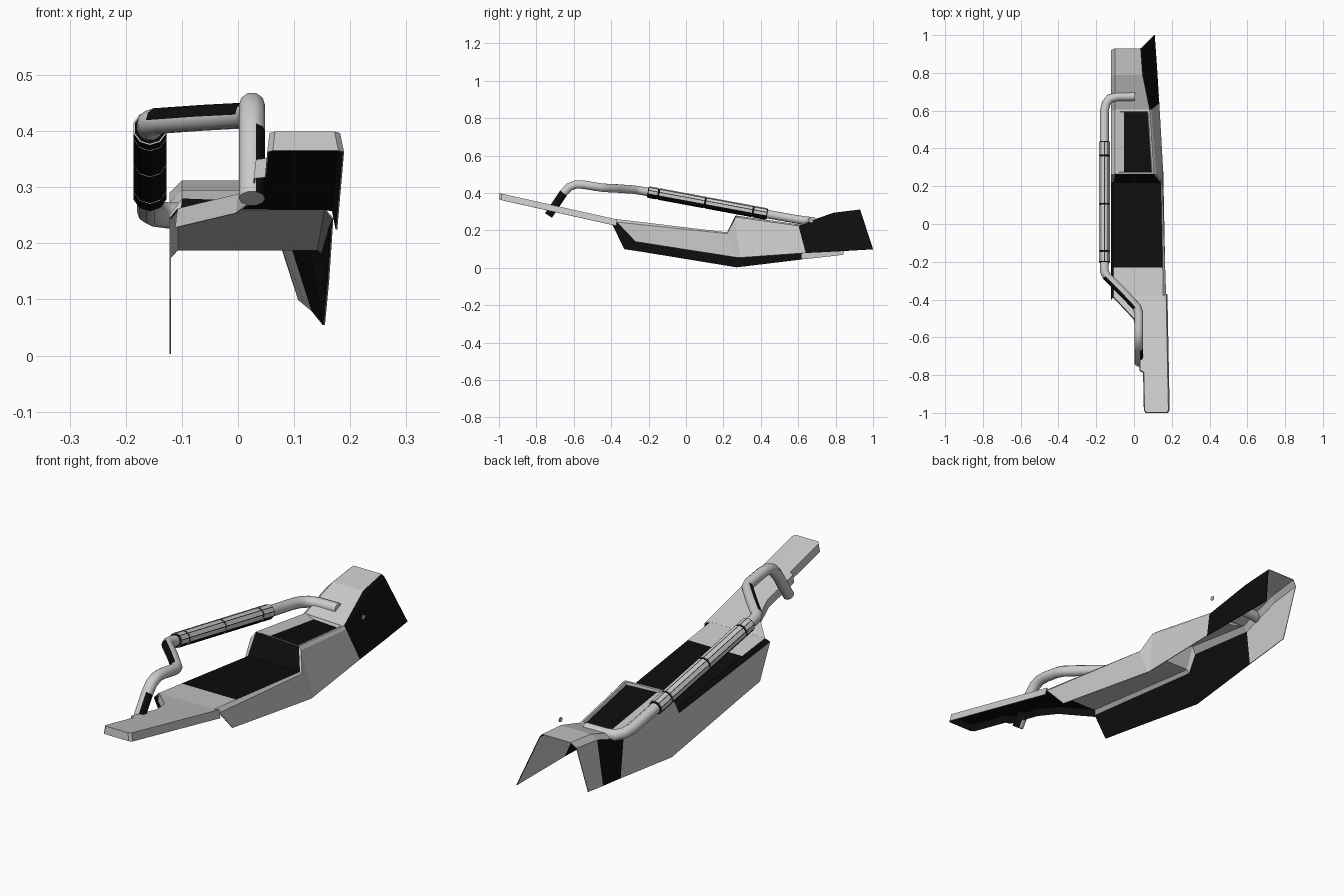
import bpy, bmesh
from mathutils import Vector

if "Cube" in bpy.data.objects:
    bpy.data.objects.remove(bpy.data.objects["Cube"])

black = bpy.data.materials.new("black")
black.diffuse_color = (.004, .004, .004, 1)
black.use_nodes = True
black.node_tree.nodes["Principled BSDF"].inputs["Base Color"].default_value = black.diffuse_color
# material slots: outer colour / inner colour (inner skin uses the next slot)
GREY_BLACK, BLACK_BLACK, BLACK_GREY, GREY_GREY = range(4)


def finish(name, bm):
    me = bpy.data.meshes.new(name)
    bm.to_mesh(me)
    bm.free()
    for m in (None, black, black, None):
        me.materials.append(m)
    ob = bpy.data.objects.new(name, me)
    bpy.context.collection.objects.link(ob)
    return ob


def skin(ob):
    """Thin sheet whose inner side can have another colour."""
    s = ob.modifiers.new("thickness", 'SOLIDIFY')
    s.thickness = .003
    s.offset = -1
    s.material_offset = 1


def face_up(bm):
    """Consistent normals, pointing away from the hollow underside."""
    bmesh.ops.recalc_face_normals(bm, faces=bm.faces)
    if max(bm.faces, key=lambda f: f.calc_area() * abs(f.normal.z)).normal.z < 0:
        bmesh.ops.reverse_faces(bm, faces=bm.faces)


def rod(name, a, b, r, sides):
    a, b = Vector(a), Vector(b)
    bpy.ops.mesh.primitive_cylinder_add(vertices=sides, radius=r, depth=(b - a).length,
                                        location=(a + b) / 2)
    ob = bpy.context.object
    ob.name = name
    ob.rotation_mode = 'QUATERNION'
    ob.rotation_quaternion = (b - a).to_track_quat('Z', 'Y')
    return ob


# housing shell: open channel lofted from front to rear
# each section: left bottom, left shoulder, left top, right top, right shoulder, right bottom
L = -.122
sections = [
    [(L, -.33, .10), (L, -.40, .245), (-.108, -.385, .262), (.155, -.385, .262), (.170, -.37, .245), (.163, -.27, .14)],
    [(L, -.25, .088), (L, -.23, .226), (-.108, -.23, .244), (.152, -.23, .244), (.165, -.23, .23), (.161, -.13, .118)],
    [(L, .27, .003), (L, .22, .175), (-.108, .22, .19), (.142, .22, .19), (.151, .22, .183), (.155, .275, .055)],
    [(L, .29, .005), (L, .26, .25), (-.10, .265, .28), (.105, .265, .272), (.118, .26, .26), (.154, .29, .055)],
    [(L, .62, .045), (L, .60, .21), (-.10, .605, .232), (.083, .605, .225), (.092, .605, .212), (.134, .64, .08)],
    [(L, .74, .058), (L, .78, .272), (-.10, .79, .295), (.045, .79, .295), (.055, .79, .28), (.122, .83, .09)],
    [(L, .84, .07), (L, .92, .29), (-.10, .93, .312), (.035, .93, .312), (.045, .935, .30), (.11, 1.0, .10)],
]
# colours per section (rows) and strip: left wall, left edge, top, right edge, right wall
gb, bb, bg, gg = GREY_BLACK, BLACK_BLACK, BLACK_GREY, GREY_GREY
colours = [
    (gb, bg, gg, gg, gb),
    (gb, bg, bg, gg, gb),
    (gb, gg, bg, gg, gb),
    (gb, gg, gg, gg, gb),
    (bg, gg, gg, bg, bg),
    (gg, gg, gg, bb, bg),
]
bm = bmesh.new()
rows = [[bm.verts.new(p) for p in s] for s in sections]
for i in range(len(rows) - 1):
    for j in range(5):
        f = bm.faces.new((rows[i][j], rows[i][j + 1], rows[i + 1][j + 1], rows[i + 1][j]))
        f.material_index = colours[i][j]
        if (i, j) == (3, 2):
            hump_top = f
face_up(bm)
# recessed dark panel on the raised part, sloping on its left
bmesh.ops.inset_region(bm, faces=[hump_top], thickness=.012)
bmesh.ops.inset_region(bm, faces=[hump_top], thickness=.005, depth=-.012)
hump_top.material_index = BLACK_GREY
for v in hump_top.verts:
    if v.co.x < 0:
        v.co.x += .035
skin(finish("housing_shell", bm))

# front tongue: sloping plate with a downturned lip
outline = [(.170, -.37), (.182, -.985), (.172, -.997), (.066, -.997), (.056, -.985), (.052, -.785),
           (.032, -.775), (.03, -.60), (.0, -.50), (-.108, -.385), (.155, -.385)]
bm = bmesh.new()
top = [bm.verts.new((x, y, .4 - .224 * (y + 1))) for x, y in outline]
bm.faces.new(top)
low = []
for v in top[:-1]:
    flare = .007 if v.co.x > .1 else -.004
    low.append(bm.verts.new(v.co + Vector((flare, -.003, -.034))))
for i in range(len(low) - 1):
    bm.faces.new((top[i], top[i + 1], low[i + 1], low[i]))
face_up(bm)
skin(finish("front_tongue", bm))

# handle tube: swept along a bent path
X = -.157
path = [(.025, -.735, .28), (.025, -.655, .40), (.025, -.625, .432), (.025, -.59, .446), (.025, -.55, .445),
        (.025, -.47, .432), (.015, -.44, .428), (-.06, -.36, .424), (-.145, -.275, .418), (X, -.25, .414),
        (X, -.20, .405), (X, .43, .288), (X, .60, .258), (X + .01, .64, .253), (X + .03, .665, .25),
        (-.09, .674, .25), (.005, .676, .25)]
cu = bpy.data.curves.new("handle_tube", 'CURVE')
cu.dimensions = '3D'
cu.bevel_depth = .0235
cu.bevel_resolution = 3
cu.use_fill_caps = True
sp = cu.splines.new('POLY')
sp.points.add(len(path) - 1)
for p, co in zip(sp.points, path):
    p.co = (*co, 1)
tube = bpy.data.objects.new("handle_tube", cu)
bpy.context.collection.objects.link(tube)
bpy.ops.object.select_all(action='DESELECT')
tube.select_set(True)
bpy.context.view_layer.objects.active = tube
bpy.ops.object.convert(target='MESH')
tube = bpy.context.object
bpy.ops.object.shade_smooth_by_angle(angle=.8)
tube.data.materials.clear()
for m in (None, black):
    tube.data.materials.append(m)
for f in tube.data.polygons:
    lower_end = f.center.y < -.66 and f.normal.x > .4
    diagonal = -.45 < f.center.y < -.27 and f.normal.y < -.2 and f.normal.z > .2
    f.material_index = int(lower_end or diagonal)

# grip: segmented sleeves with dark seams over a dark core
a, b = Vector((X, -.205, .406)), Vector((X, .435, .287))
core = rod("grip_core", a, b, .028, 10)
core.data.materials.append(black)
cuts = [0, .09, .48, .88, 1]
for i in range(4):
    sleeve = rod(f"grip_sleeve_{i + 1}", a.lerp(b, cuts[i] + .006), a.lerp(b, cuts[i + 1] - .006), .031, 10)
    bm = bmesh.new()
    bm.from_mesh(sleeve.data)
    sides = [f for f in bm.faces if len(f.verts) == 4]
    seams = bmesh.ops.inset_individual(bm, faces=sides, thickness=.0016)["faces"]
    turn = sleeve.rotation_quaternion
    for f in bm.faces:
        under = (turn @ f.normal).z < -.4
        f.material_index = int(f in seams or under)
    bm.to_mesh(sleeve.data)
    bm.free()
    for m in (None, black):
        sleeve.data.materials.append(m)

# small round stud beside the rear right flank
rod("side_stud", (.128, .67, .25), (.132, .67, .25), .01, 10)
